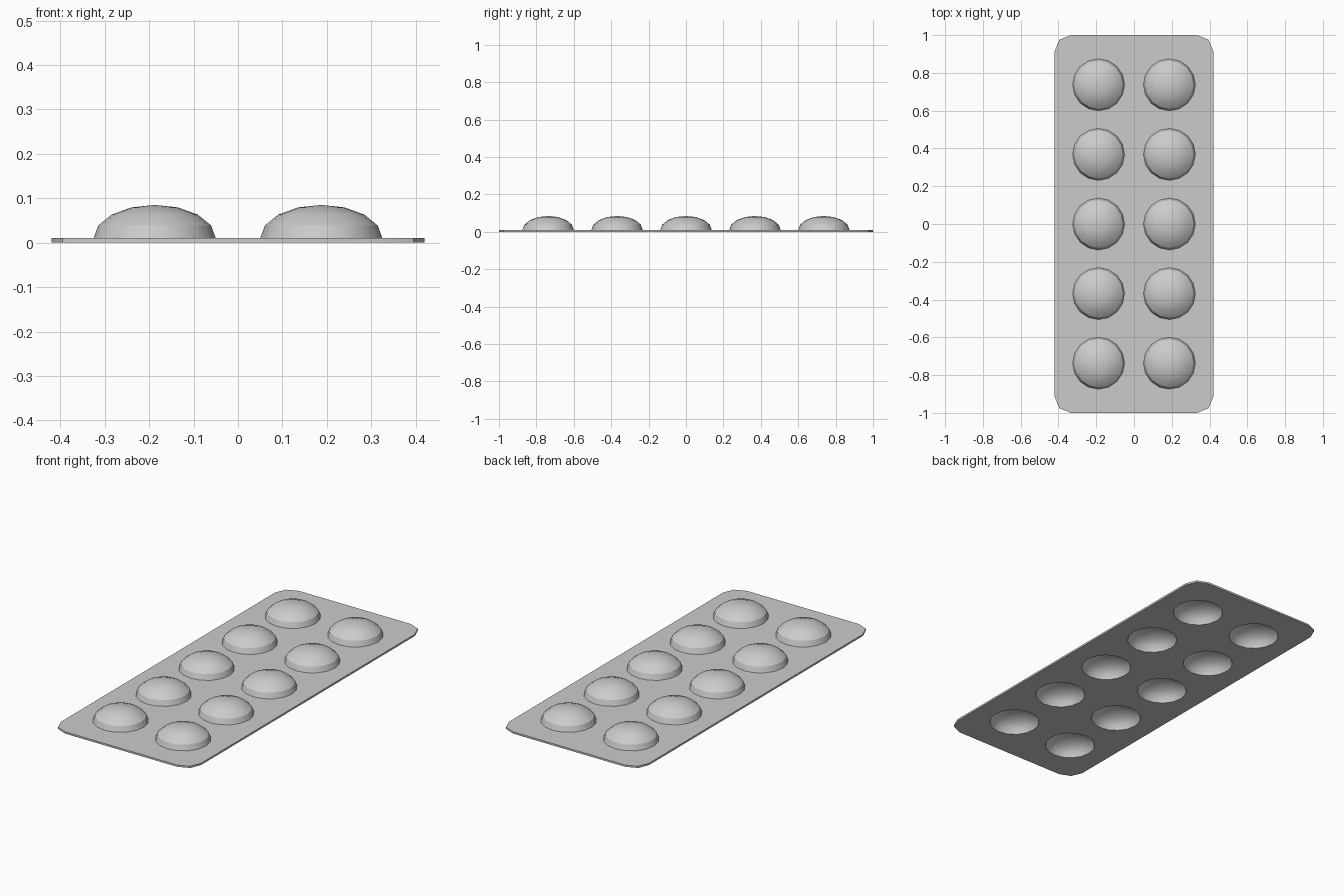
import bpy, bmesh
from math import sin, cos, pi

if "Cube" in bpy.data.objects:
    bpy.data.objects.remove(bpy.data.objects["Cube"])

HALF_X, HALF_Y, CORNER, THICK = 0.42, 1.0, 0.085, 0.01
SEGMENTS, RINGS, HEIGHT = 16, 4, 0.075
CENTRES = [(x, j * 0.3685) for x in (-0.1875, 0.1875) for j in range(-2, 3)]

bm = bmesh.new()


def loop(points, z):
    verts = [bm.verts.new((x, y, z)) for x, y in points]
    edges = [bm.edges.new((v, verts[i - 1])) for i, v in enumerate(verts)]
    return verts, edges


def bridge(a, b):
    n = len(a)
    for i in range(n):
        k = (i + 1) % n
        bm.faces.new((a[i], a[k], b[k], b[i]))


def dome(rim, cx, cy, radius, z):
    ring = rim
    for r in range(1, RINGS):
        t = r * pi / 2 / RINGS
        new = [bm.verts.new((cx + radius * cos(t) * cos(2 * pi * i / SEGMENTS),
                             cy + radius * cos(t) * sin(2 * pi * i / SEGMENTS),
                             z + HEIGHT * sin(t))) for i in range(SEGMENTS)]
        bridge(ring, new)
        ring = new
    tip = bm.verts.new((cx, cy, z + HEIGHT))
    for i in range(SEGMENTS):
        bm.faces.new((ring[i], ring[(i + 1) % SEGMENTS], tip))


def sheet(radius, z):
    """Rounded sheet with ten round openings, each closed by a dome."""
    corners = []
    for q, (sx, sy) in enumerate(((1, 1), (-1, 1), (-1, -1), (1, -1))):
        for s in range(3):
            a = (q + s / 2) * pi / 2
            corners.append((sx * (HALF_X - CORNER) + CORNER * cos(a),
                            sy * (HALF_Y - CORNER) + CORNER * sin(a)))
    outer, edges = loop(corners, z)
    rims = []
    for cx, cy in CENTRES:
        circle = [(cx + radius * cos(2 * pi * i / SEGMENTS),
                   cy + radius * sin(2 * pi * i / SEGMENTS)) for i in range(SEGMENTS)]
        rim, rim_edges = loop(circle, z)
        edges += rim_edges
        rims.append((rim, cx, cy))
    bmesh.ops.triangle_fill(bm, edges=edges, use_beauty=True, normal=(0, 0, 1))
    for rim, cx, cy in rims:
        dome(rim, cx, cy, radius, z)
    return outer


# Upper surface with domes, lower surface with matching hollows, thin edge wall
upper = sheet(0.1375, THICK)
lower = sheet(0.1275, 0.0)
bridge(lower, upper)
bmesh.ops.recalc_face_normals(bm, faces=bm.faces[:])

mesh = bpy.data.meshes.new("domed_tray")
bm.to_mesh(mesh)
bm.free()
tray = bpy.data.objects.new("domed_tray", mesh)
bpy.context.collection.objects.link(tray)
bpy.context.view_layer.objects.active = tray
tray.select_set(True)
bpy.ops.object.shade_smooth_by_angle(angle=pi / 6)
